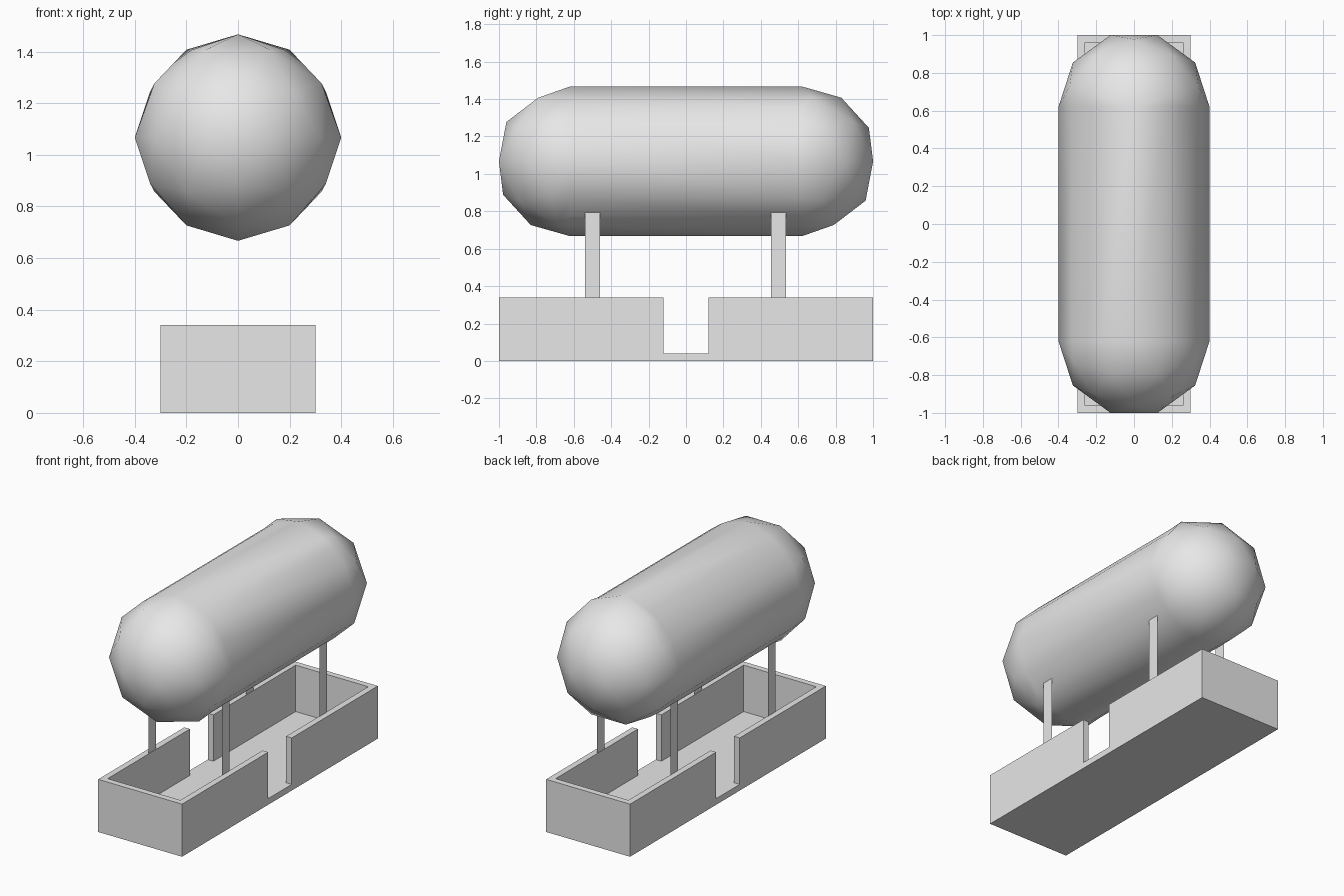
import bpy, bmesh, math
from mathutils import Matrix, Vector

if "Cube" in bpy.data.objects:
    bpy.data.objects.remove(bpy.data.objects["Cube"], do_unlink=True)

grey = bpy.data.materials.new("plain_grey")
grey.use_nodes = True
grey.diffuse_color = (0.8, 0.8, 0.8, 1)
grey.node_tree.nodes["Principled BSDF"].inputs["Base Color"].default_value = (0.8, 0.8, 0.8, 1)


def finish(bm, name, smooth=False):
    mesh = bpy.data.meshes.new(name)
    for f in bm.faces:
        f.smooth = smooth
    bm.to_mesh(mesh)
    bm.free()
    mesh.materials.append(grey)
    obj = bpy.data.objects.new(name, mesh)
    bpy.context.collection.objects.link(obj)
    return obj


# Tank: a low-poly ball cut in half, the halves moved apart and bridged
RADIUS, TANK_Z, STRETCH = 0.4, 1.067, 0.62
bm = bmesh.new()
bmesh.ops.create_icosphere(bm, subdivisions=2, radius=RADIUS,
                           matrix=Matrix.Rotation(math.pi / 2, 4, "Z"))
cut = bmesh.ops.bisect_plane(bm, geom=bm.verts[:] + bm.edges[:] + bm.faces[:], dist=1e-4,
                             plane_co=(0, 0, 0), plane_no=(0, 1, 0))
seam = [e for e in bm.edges if all(abs(v.co.y) < 1e-4 for v in e.verts)]
bmesh.ops.split_edges(bm, edges=seam)
for v in bm.verts:
    side = sum(f.calc_center_median().y for f in v.link_faces)
    v.co.y += math.copysign(STRETCH, side)
rims = [e for e in bm.edges if e.is_boundary]
bmesh.ops.bridge_loops(bm, edges=rims)
bmesh.ops.recalc_face_normals(bm, faces=bm.faces[:])
bmesh.ops.translate(bm, verts=bm.verts[:], vec=(0, 0, TANK_Z))
finish(bm, "tank", smooth=True)

# Basin: floor slab with walls raised around the rim, open in the middle of both long sides
FLOOR, TOP = 0.04, 0.34
xs = [-0.3, -0.26, 0.26, 0.3]
ys = [-1, -0.96, -0.12, 0.12, 0.96, 1]
bm = bmesh.new()
grid = [[bm.verts.new((x, y, 0)) for y in ys] for x in xs]
for i in range(len(xs) - 1):
    for j in range(len(ys) - 1):
        bm.faces.new((grid[i][j], grid[i + 1][j], grid[i + 1][j + 1], grid[i][j + 1]))


def raise_faces(faces, height):
    new = bmesh.ops.extrude_face_region(bm, geom=faces)["geom"]
    bmesh.ops.translate(bm, verts=[g for g in new if isinstance(g, bmesh.types.BMVert)],
                        vec=(0, 0, height))
    return [g for g in new if isinstance(g, bmesh.types.BMFace)]


def is_wall(face):
    c = face.calc_center_median()
    return abs(c.y) > 0.96 or (abs(c.x) > 0.26 and abs(c.y) > 0.12)


slab_top = raise_faces(bm.faces[:], FLOOR)
raise_faces([f for f in slab_top if is_wall(f)], TOP - FLOOR)
bmesh.ops.recalc_face_normals(bm, faces=bm.faces[:])
bmesh.ops.dissolve_limit(bm, angle_limit=0.01, verts=bm.verts[:], edges=bm.edges[:])
finish(bm, "basin")

# Legs: flat straps from the wall tops up into the tank
for side, x in (("left", 0.263), ("right", -0.263)):
    for end, y in (("front", -0.5), ("back", 0.495)):
        bm = bmesh.new()
        corners = [(-0.04, TOP), (0.04, TOP), (0.04, 0.88), (-0.04, 0.88)]
        bm.faces.new([bm.verts.new(Vector((x, y + dy, z))) for dy, z in corners])
        if x < 0:
            bmesh.ops.reverse_faces(bm, faces=bm.faces[:])
        finish(bm, f"{end}_{side}_leg")
